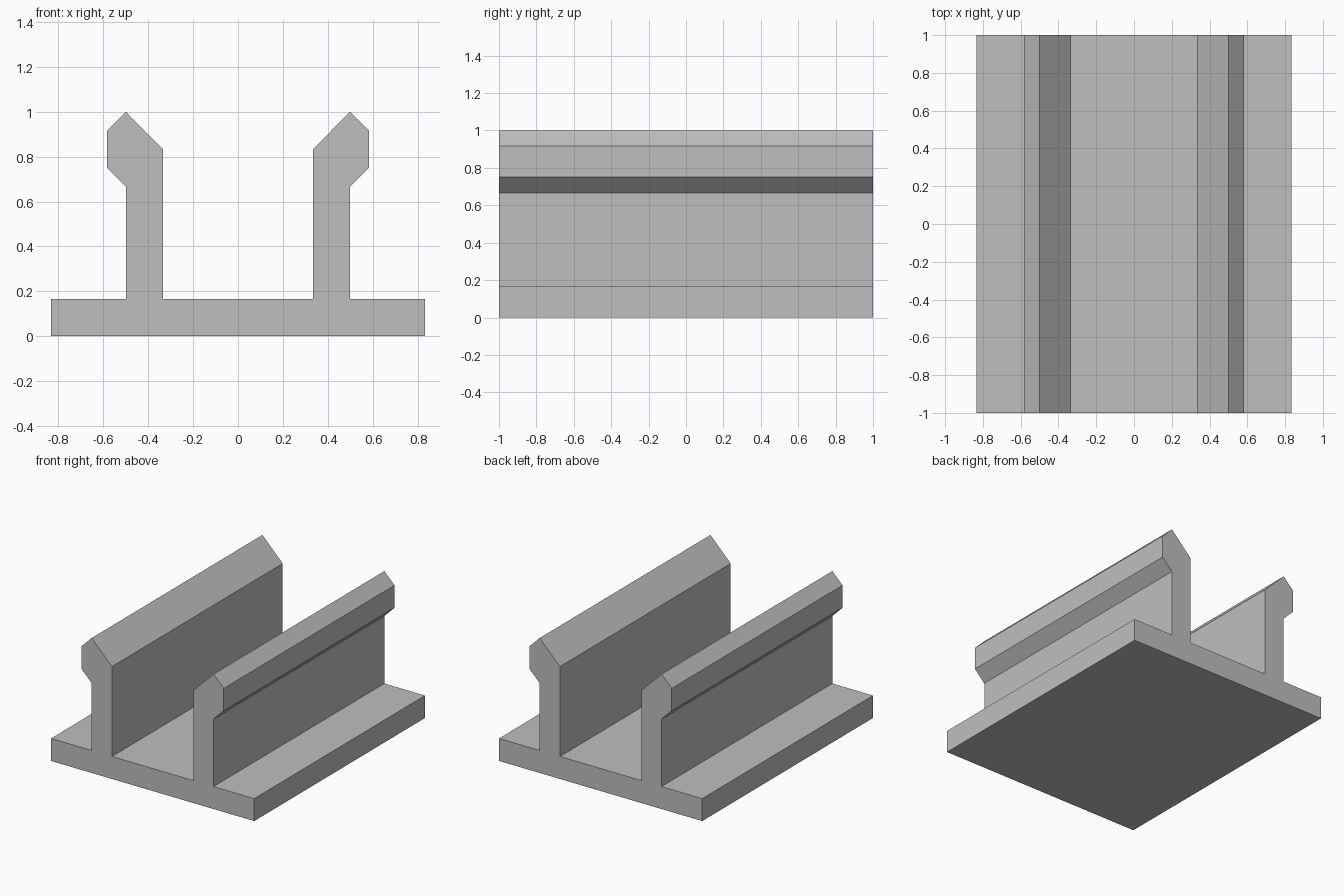
import bpy
import bmesh
from mathutils import Vector

cube = bpy.data.objects.get("Cube")
if cube:
    bpy.data.objects.remove(cube, do_unlink=True)

# Plain grey material
GREY = (0.52, 0.52, 0.52, 1.0)
grey = bpy.data.materials.new("plain grey")
grey.use_nodes = True
grey.diffuse_color = GREY
grey.node_tree.nodes["Principled BSDF"].inputs["Base Color"].default_value = GREY

# Key dimensions, in twelfths of the overall length
U = 1 / 6
LENGTH = 2.0

# Half of the cross-section: base flange, upright, and barbed snap head
half = [
    (5, 0), (5, 1),            # base edge
    (3, 1), (3, 4),            # outer wall
    (3.5, 4.5), (3.5, 5.5),    # barb
    (3, 6), (2, 5),            # peak and inner slope
    (2, 1),                    # channel floor corner
]
profile = half + [(-x, z) for x, z in reversed(half)]

# Extrude the whole section along the length
bm = bmesh.new()
section = bm.faces.new([bm.verts.new((x * U, -LENGTH / 2, z * U)) for x, z in profile])
result = bmesh.ops.extrude_face_region(bm, geom=[section], use_keep_orig=True)
moved = [v for v in result["geom"] if isinstance(v, bmesh.types.BMVert)]
bmesh.ops.translate(bm, verts=moved, vec=Vector((0, LENGTH, 0)))
bmesh.ops.recalc_face_normals(bm, faces=bm.faces)

mesh = bpy.data.meshes.new("clip_channel")
bm.to_mesh(mesh)
bm.free()
mesh.materials.append(grey)
channel = bpy.data.objects.new("clip_channel", mesh)
bpy.context.collection.objects.link(channel)
